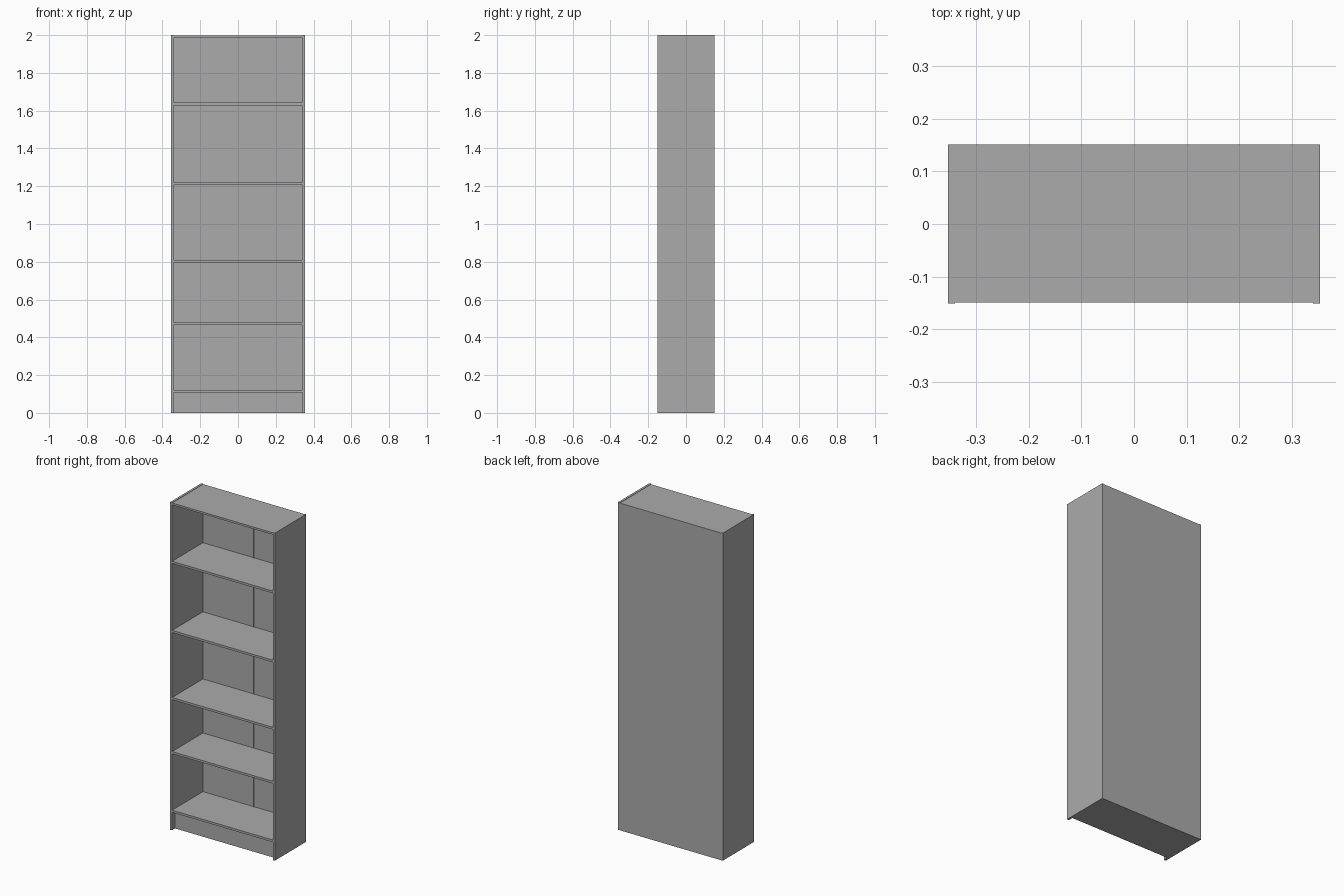
import bpy

if "Cube" in bpy.data.objects:
    bpy.data.objects.remove(bpy.data.objects["Cube"], do_unlink=True)

# One flat grey for the whole piece
GREY = (0.41, 0.41, 0.41, 1.0)
grey = bpy.data.materials.new("mid_grey")
grey.diffuse_color = GREY
grey.use_nodes = True
grey.node_tree.nodes["Principled BSDF"].inputs["Base Color"].default_value = GREY


def board(name, x, y, z):
    """Flat board filling the (min, max) range on each axis."""
    bpy.ops.mesh.primitive_cube_add(size=1)
    obj = bpy.context.object
    obj.name = name
    for v in obj.data.vertices:
        for axis, (low, high) in enumerate((x, y, z)):
            v.co[axis] = high if v.co[axis] > 0 else low
    obj.data.materials.append(grey)
    return obj


WIDTH, DEPTH, HEIGHT = 0.354, 0.151, 2.0     # half width, half depth, height
THICK = 0.0135
INNER = WIDTH - THICK
FRONT = -DEPTH + 0.002                       # boards sit just behind the sides
BACK = DEPTH - 0.003                         # inner face of the back panel
span = (-INNER, INNER)

# Side panels
board("left_side", (INNER, WIDTH), (-DEPTH, DEPTH), (0, HEIGHT))
board("right_side", (-WIDTH, -INNER), (-DEPTH, DEPTH), (0, HEIGHT))

# Back panel with the joint strip down its middle
board("back_panel", span, (BACK, DEPTH), (0, HEIGHT - 0.002))
board("back_joint_strip", (-0.004, 0.004), (BACK - 0.003, BACK), (0.12, 1.986))

# Top board and shelves
board("top_board", span, (FRONT, BACK), (1.986, HEIGHT - 0.002))
for i, top in enumerate((0.122, 0.48, 0.81, 1.22, 1.642)):
    board(f"shelf_{i + 1}", span, (FRONT, BACK), (top - THICK, top))

# Recessed base below the lowest shelf
board("plinth", span, (-DEPTH + 0.03, BACK), (0, 0.122 - THICK))
